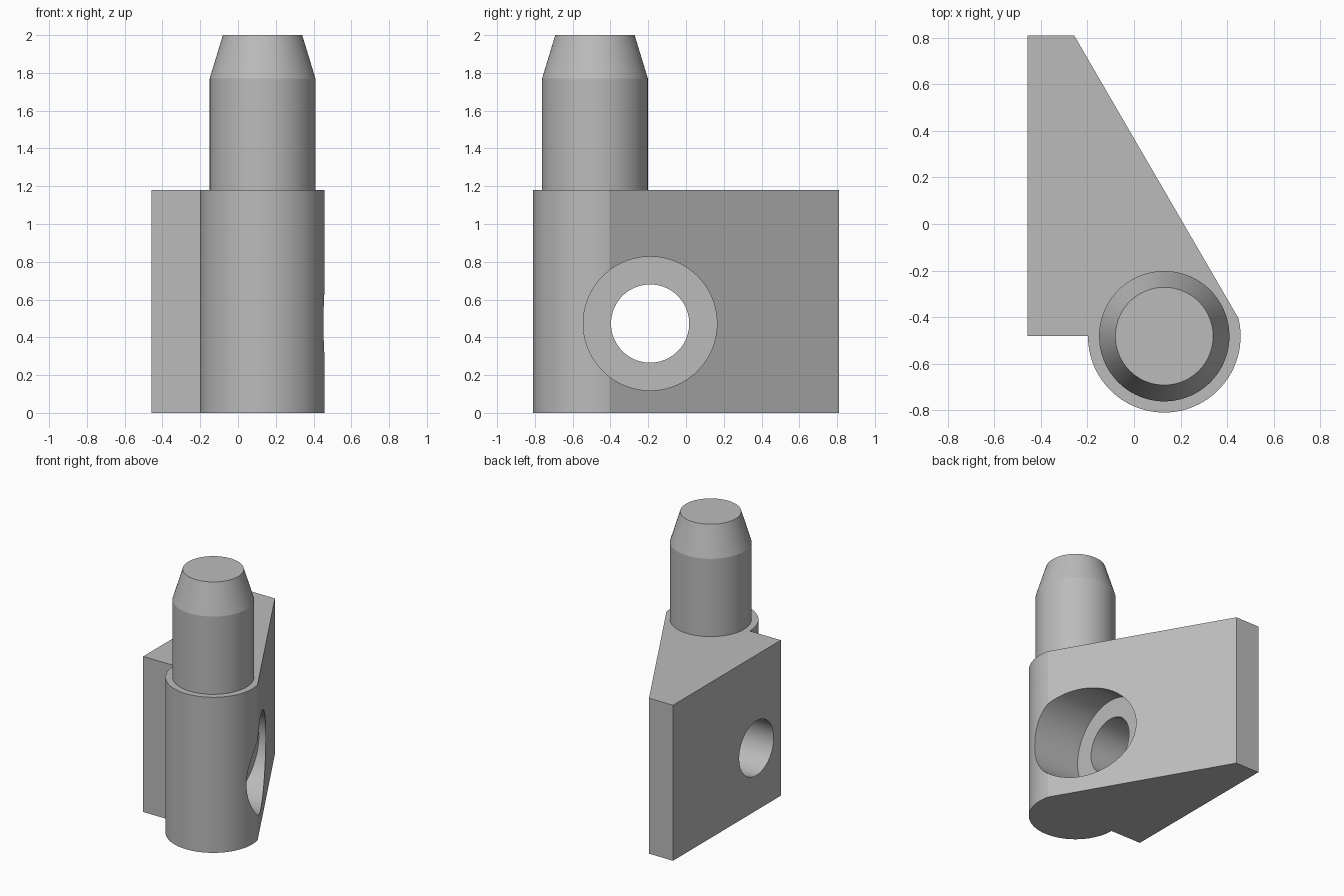
import bpy, bmesh, math
from mathutils import Matrix

cube = bpy.data.objects.get("Cube")
if cube:
    bpy.data.objects.remove(cube, do_unlink=True)

grey = bpy.data.materials.new("plain grey")
grey.use_nodes = True
colour = (0.5, 0.5, 0.5, 1)
grey.diffuse_color = colour
grey.node_tree.nodes["Principled BSDF"].inputs["Base Color"].default_value = colour

CX, CY, R = 0.13, -0.482, 0.328      # axis and radius of the upright barrel
HEIGHT = 1.18
BORE_Y, BORE_Z = -0.19, 0.473        # axis of the stepped cross hole


def make_object(name, bm):
    bmesh.ops.recalc_face_normals(bm, faces=bm.faces)
    mesh = bpy.data.meshes.new(name)
    bm.to_mesh(mesh)
    bm.free()
    mesh.materials.append(grey)
    obj = bpy.data.objects.new(name, mesh)
    bpy.context.collection.objects.link(obj)
    return obj


def cylinder(bm, r1, r2, length, matrix):
    bmesh.ops.create_cone(bm, cap_ends=True, segments=96, radius1=r1,
                          radius2=r2, depth=length, matrix=matrix)


def smooth(obj):
    bpy.ops.object.select_all(action="DESELECT")
    obj.select_set(True)
    bpy.context.view_layer.objects.active = obj
    bpy.ops.object.shade_smooth_by_angle(angle=math.radians(12))


# Body: wedge outline running into the round barrel, extruded upwards
outline = [(-0.257, 0.81), (-0.458, 0.81), (-0.458, CY)]
steps = 56
for i in range(steps + 1):
    a = math.radians(180 + 193.5 * i / steps)
    outline.append((CX + R * math.cos(a), CY + R * math.sin(a)))
bm = bmesh.new()
base = bm.faces.new([bm.verts.new((x, y, 0)) for x, y in outline])
top = bmesh.ops.extrude_face_region(bm, geom=[base])["geom"]
bmesh.ops.translate(bm, vec=(0, 0, HEIGHT),
                    verts=[v for v in top if isinstance(v, bmesh.types.BMVert)])
body = make_object("hinge_body", bm)

# Cross hole and its wide counterbore, cut along x
for name, radius, x0, x1 in (("through_hole_cutter", 0.207, -1, 1),
                             ("counterbore_cutter", 0.354, 0.06, 1)):
    bm = bmesh.new()
    place = (Matrix.Translation(((x0 + x1) / 2, BORE_Y, BORE_Z))
             @ Matrix.Rotation(math.pi / 2, 4, "Y"))
    cylinder(bm, radius, radius, x1 - x0, place)
    cutter = make_object(name, bm)
    cutter.hide_render = True
    cut = body.modifiers.new(name, "BOOLEAN")
    cut.operation = "DIFFERENCE"
    cut.solver = "EXACT"
    cut.object = cutter
    bpy.context.view_layer.objects.active = body
    bpy.ops.object.modifier_apply(modifier=cut.name)
    bpy.data.objects.remove(cutter, do_unlink=True)
smooth(body)

# Pin: straight shank with a tapered tip, turned around the barrel axis
bm = bmesh.new()
profile = [(0, HEIGHT - 0.03), (0.28, HEIGHT - 0.03), (0.28, 1.77), (0.21, 2), (0, 2)]
verts = [bm.verts.new((CX + r, CY, z)) for r, z in profile]
edges = [bm.edges.new(pair) for pair in zip(verts, verts[1:])]
bmesh.ops.spin(bm, geom=verts + edges, cent=(CX, CY, 0), axis=(0, 0, 1),
               angle=math.tau, steps=96)
bmesh.ops.remove_doubles(bm, verts=bm.verts, dist=0.0001)
smooth(make_object("hinge_pin", bm))
